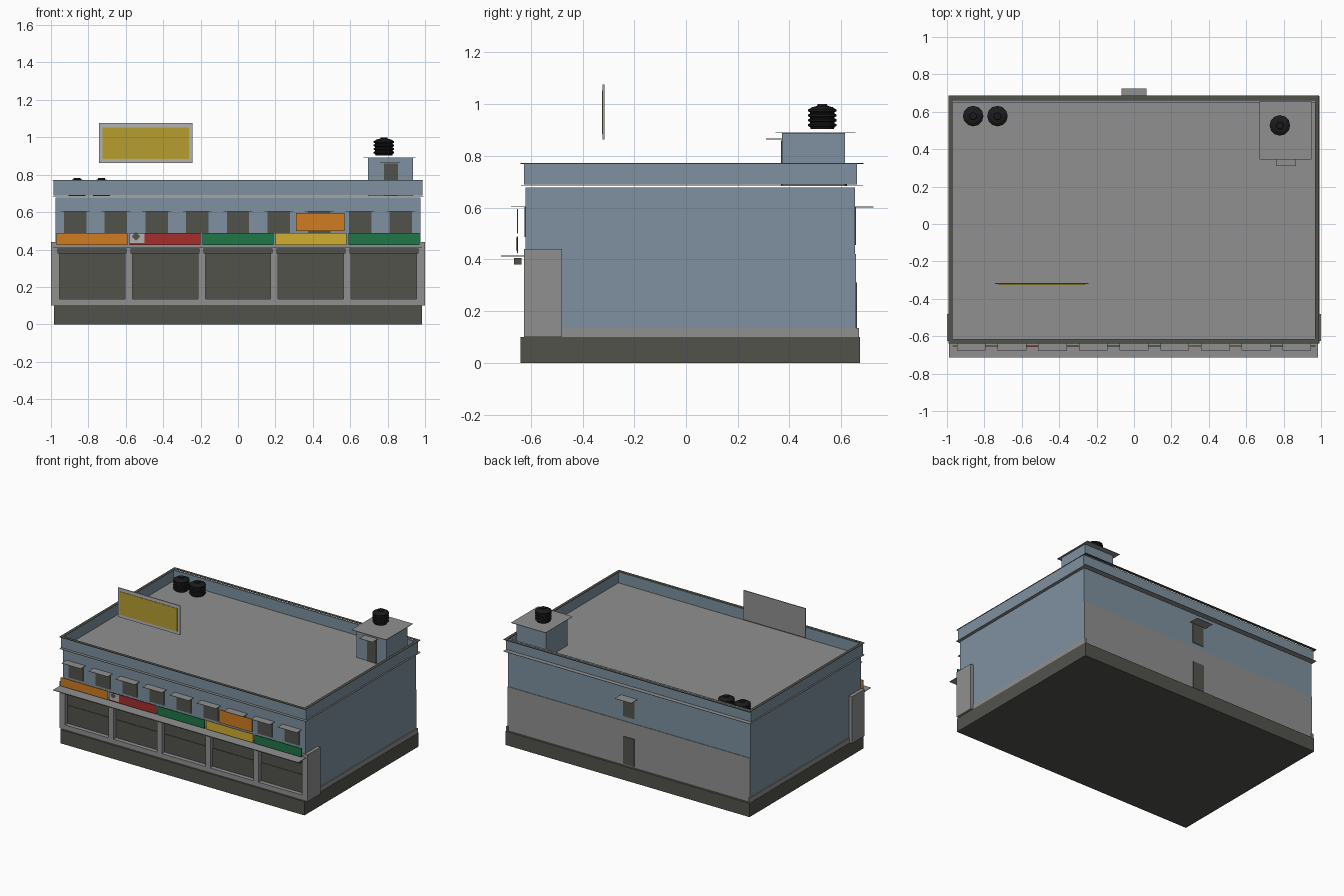
import bpy, math

old = bpy.data.objects.get("Cube")
if old:
    bpy.data.objects.remove(old, do_unlink=True)


def material(name, r, g, b):
    m = bpy.data.materials.new(name)
    m.use_nodes = True
    m.diffuse_color = (r, g, b, 1)
    m.node_tree.nodes["Principled BSDF"].inputs["Base Color"].default_value = (r, g, b, 1)
    return m


BLUE = material("blue grey paint", .21, .285, .35)
GREY = material("concrete grey", .28, .28, .28)
DARK = material("dark shutter grey", .085, .085, .073)
ORANGE = material("orange", .62, .2, .015)
RED = material("red", .37, .028, .025)
GREEN = material("green", .014, .18, .065)
YELLOW = material("bright yellow", .64, .43, .03)
OCHRE = material("ochre", .46, .34, .03)
BLACK = material("tank black", .011, .011, .012)
PALE = material("pale grey", .45, .45, .45)


def make(name, verts, faces, mat):
    mesh = bpy.data.meshes.new(name)
    mesh.from_pydata(verts, [], faces)
    mesh.materials.append(mat)
    ob = bpy.data.objects.new(name, mesh)
    bpy.context.collection.objects.link(ob)
    return ob


def box(name, mat, x, y, z):
    """Box from (min, max) pairs on each axis."""
    verts = [(a, b, c) for a in x for b in y for c in z]
    faces = [(0, 1, 3, 2), (4, 6, 7, 5), (0, 4, 5, 1),
             (2, 3, 7, 6), (0, 2, 6, 4), (1, 5, 7, 3)]
    return make(name, verts, faces, mat)


def around(c, half):
    return (c - half, c + half)


def sheet(name, mat, x, y, z):
    return box(name, mat, x, y, (z - .0015, z + .0015))


def plate(name, mat, x, y, z):
    return box(name, mat, x, (y - .002, y + .002), z)


def ring(name, mat, x, y, z, t):
    """Rectangular frame of wall thickness t."""
    box(name + "_front", mat, x, (y[0], y[0] + t), z)
    box(name + "_back", mat, x, (y[1] - t, y[1]), z)
    box(name + "_right", mat, (x[0], x[0] + t), (y[0] + t, y[1] - t), z)
    box(name + "_left", mat, (x[1] - t, x[1]), (y[0] + t, y[1] - t), z)


def tank(name, x, y, z):
    """Ribbed water tank turned from a profile."""
    profile = [(.045, 0)]
    for i in range(4):
        h = .008 + i * .019
        profile += [(.047, h), (.055, h + .004), (.055, h + .011), (.047, h + .015)]
    profile += [(.04, .085), (.02, .09), (.018, .097)]
    n = 12
    verts = [(x + r * math.cos(k * math.tau / n), y + r * math.sin(k * math.tau / n), z + h)
             for r, h in profile for k in range(n)]
    faces = [(j * n + k, j * n + (k + 1) % n, (j + 1) * n + (k + 1) % n, (j + 1) * n + k)
             for j in range(len(profile) - 1) for k in range(n)]
    last = (len(profile) - 1) * n
    faces += [tuple(reversed(range(n))), tuple(range(last, last + n))]
    make(name, verts, faces, BLACK)


# Main body, plinth and skirting
W = (-.976, .976)
box("plinth", DARK, (-.983, .983), (-.64, .673), (0, .1))
box("body", BLUE, W, (-.59, .653), (.1, .677))
box("upper_front_wall", BLUE, W, (-.62, -.59), (.41, .677))
plate("back_lower_wall", GREY, W, .655, (.1, .42))
for side in (-1, 1):
    box("side_skirting", GREY, sorted((side * .97, side * .981)), (-.62, .668), (.1, .135))
    box("side_wing", GREY, sorted((side * .96, side * 1.0)), (-.626, -.48), (.1, .44))

# Roof slab, parapet and coping
sheet("roof_slab", GREY, (-.992, .992), (-.638, .685), .684)
ring("parapet", BLUE, (-.987, .987), (-.626, .661), (.69, .77), .012)
ring("coping", DARK, (-.992, .99), (-.639, .687), (.769, .772), .021)

# Shop fronts: piers, sill, lintel, shutters and signs
SPACING = .39
box("shop_sill", GREY, W, (-.626, -.59), (.1, .135))
box("shop_lintel", GREY, W, (-.626, -.59), (.38, .425))
edges = [W[0]] + [i * SPACING + s * .175 for i in range(-2, 3) for s in (-1, 1)] + [W[1]]
for a, b in zip(edges[::2], edges[1::2]):
    box("shop_pier", GREY, (a, b), (-.626, -.59), (.135, .38))
for i, colour in enumerate((ORANGE, RED, GREEN, YELLOW, GREEN)):
    c = (i - 2) * SPACING
    plate("shutter", DARK, around(c, .175), -.594, (.135, .38))
    plate("shutter_lower", DARK, around(c, .172), -.6, (.14, .27))
    box("shutter_housing", DARK, around(c, .184), (-.664, -.636), (.38, .406))
    plate("shop_sign", colour, around(c, .19), -.652, (.425, .488))
sheet("shop_canopy", GREY, (-.99, .985), (-.715, -.62), .413)

# Small badge on the red sign and the upper orange sign
plate("badge_panel", PALE, (-.58, -.5), -.655, (.435, .485))
make("badge_diamond", [(-.545, -.659, .448), (-.522, -.659, .47), (-.545, -.659, .492),
                       (-.568, -.659, .47)], [(0, 1, 2, 3)], DARK)
plate("upper_sign", ORANGE, (.31, .57), -.652, (.5, .595))

# Upper windows with flat hoods
for i in range(-4, 5):
    c = i * .2175
    plate("window", DARK, around(c, .06), -.622, (.487, .602))
    sheet("window_hood", GREY, around(c, .077), (-.676, -.62), .605)

# Back window and door
plate("back_window", DARK, around(0, .045), .656, (.455, .6))
sheet("back_window_hood", GREY, around(0, .066), (.653, .725), .602)
plate("back_door", DARK, around(0, .045), .659, (.11, .31))

# Stair room on the roof
box("stair_room", BLUE, (.695, .936), (.372, .615), (.685, .889))
sheet("stair_room_roof", GREY, (.672, .95), (.345, .655), .891)
plate("stair_room_door", DARK, (.78, .855), .37, (.686, .86))
sheet("stair_room_hood", GREY, (.76, .865), (.31, .372), .865)

# Water tanks
tank("stair_tank", .78, .527, .903)
tank("roof_tank_a", -.86, .577, .685)
tank("roof_tank_b", -.73, .577, .685)

# Billboard
plate("billboard", PALE, (-.742, -.242), -.32, (.863, 1.076))
plate("billboard_face", OCHRE, (-.725, -.263), -.323, (.885, 1.052))
plate("billboard_back", GREY, (-.742, -.242), -.317, (.863, 1.076))
